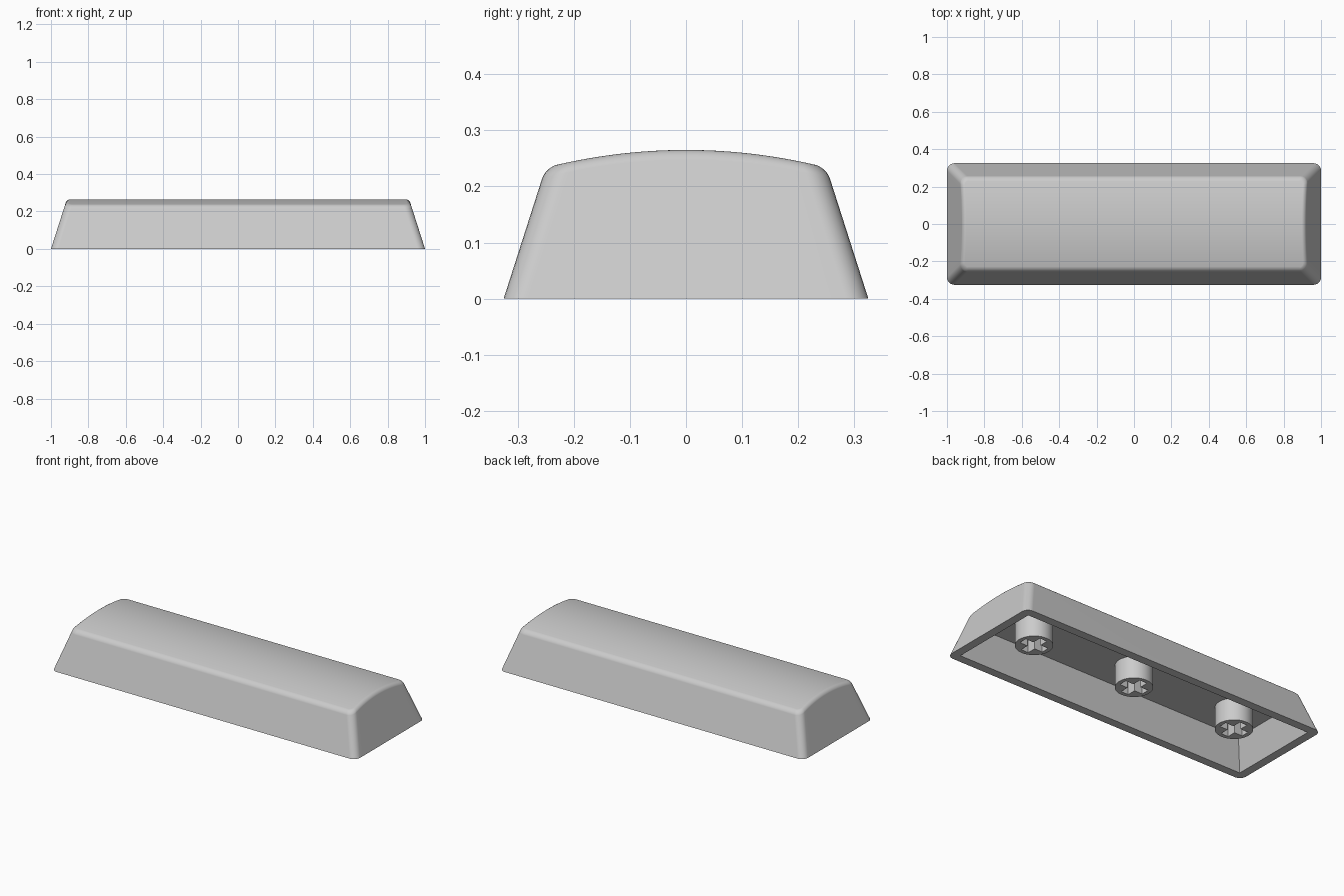
import bpy, bmesh, math

if "Cube" in bpy.data.objects:
    bpy.data.objects.remove(bpy.data.objects["Cube"])

grey = bpy.data.materials.new("light_grey_plastic")
grey.diffuse_color = (0.6, 0.6, 0.6, 1)
grey.use_nodes = True
grey.node_tree.nodes["Principled BSDF"].inputs["Base Color"].default_value = grey.diffuse_color

HX, HY, TAPER = 1.0, 0.325, 0.32      # base half sizes and wall slope
CORNER, FILLET = 0.04, 0.018          # corner radius and top edge rounding
WALL, CEILING = 0.05, 0.17            # rim thickness and cavity height
STEM_Z, STEM_R = 0.04, 0.1


def arch(y):
    return 0.265 - 0.5 * y * y


def outline(height, inset=0.0, radius=CORNER):
    """Right half of a rounded rectangle; height is a function of y."""
    def place(sy, a, t=None):
        z = height(0.2)
        for _ in range(5):
            hx, hy = HX - TAPER * z - inset, HY - TAPER * z - inset
            if t is None:
                y = sy * (hy - radius) + radius * math.sin(a)
            else:
                y = t * (hy - radius)
            z = height(y)
        return (hx - radius + radius * math.cos(a), y, z)
    pts = [place(-1, math.radians(-90 + 15 * i)) for i in range(7)]
    pts += [place(0, 0, -1 + i / 10) for i in range(1, 20)]
    pts += [place(1, math.radians(15 * i)) for i in range(7)]
    return pts


def finish(bm, name, angle):
    bmesh.ops.remove_doubles(bm, verts=bm.verts, dist=1e-5)
    bmesh.ops.recalc_face_normals(bm, faces=bm.faces)
    mesh = bpy.data.meshes.new(name)
    bm.to_mesh(mesh)
    bm.free()
    mesh.materials.append(grey)
    ob = bpy.data.objects.new(name, mesh)
    bpy.context.collection.objects.link(ob)
    bpy.ops.object.select_all(action='DESELECT')
    ob.select_set(True)
    bpy.context.view_layer.objects.active = ob
    bpy.ops.object.shade_smooth_by_angle(angle=math.radians(angle))
    mod = ob.modifiers.new("flat_walls", 'WEIGHTED_NORMAL')
    mod.keep_sharp = True
    return ob


# Hollow cap: ceiling, inner wall, rim, outer wall, rounded edge, arched top
bm = bmesh.new()
halves = [outline(lambda y: CEILING, WALL, 0),
          outline(lambda y: 0.0, WALL, 0),
          outline(lambda y: 0.0)]
for i in range(7):
    a = math.radians(15 * i)
    d = FILLET * (1 - math.cos(a))
    drop = FILLET * (1 - math.sin(a))
    halves.append(outline(lambda y, s=drop: arch(y) - s, d, CORNER - d))

loops = []
for half in halves:
    right = [bm.verts.new(p) for p in half]
    left = [bm.verts.new((-x, y, z)) for x, y, z in half]
    loops.append((right, left))
rings = [r + l[::-1] for r, l in loops]
for a, b in zip(rings, rings[1:]):
    for i in range(len(a)):
        j = (i + 1) % len(a)
        bm.faces.new((a[i], a[j], b[j], b[i]))
for right, left in (loops[0], loops[-1]):
    for i in range(len(right) - 1):
        bm.faces.new((right[i], right[i + 1], left[i + 1], left[i]))
finish(bm, "key_cap", 35)


# Round stems with a plus-shaped socket
def stem(name, x):
    bm = bmesh.new()
    w, l = 0.024, 0.076
    circle = [(STEM_R * math.cos(math.tau * i / 48),
               STEM_R * math.sin(math.tau * i / 48)) for i in range(48)]
    plus = []
    for q in range(4):
        c, s = (1, 0, -1, 0)[q], (0, 1, 0, -1)[q]
        plus += [(c * u - s * v, s * u + c * v)
                 for u, v in ((l, -w), (l, w), (w, w))]
    edges = []
    for profile, top in ((circle, CEILING + 0.004), (plus, CEILING - 0.004)):
        low = [bm.verts.new((x + u, v, STEM_Z)) for u, v in profile]
        high = [bm.verts.new((x + u, v, top)) for u, v in profile]
        for i in range(len(low)):
            j = (i + 1) % len(low)
            bm.faces.new((low[i], low[j], high[j], high[i]))
            edges.append(bm.edges.get((low[i], low[j])))
        bm.faces.new(high)
    bmesh.ops.triangle_fill(bm, use_beauty=True, edges=edges)
    return finish(bm, name, 30)


for name, x in (("left_stem", -0.68), ("middle_stem", 0), ("right_stem", 0.68)):
    stem(name, x)
